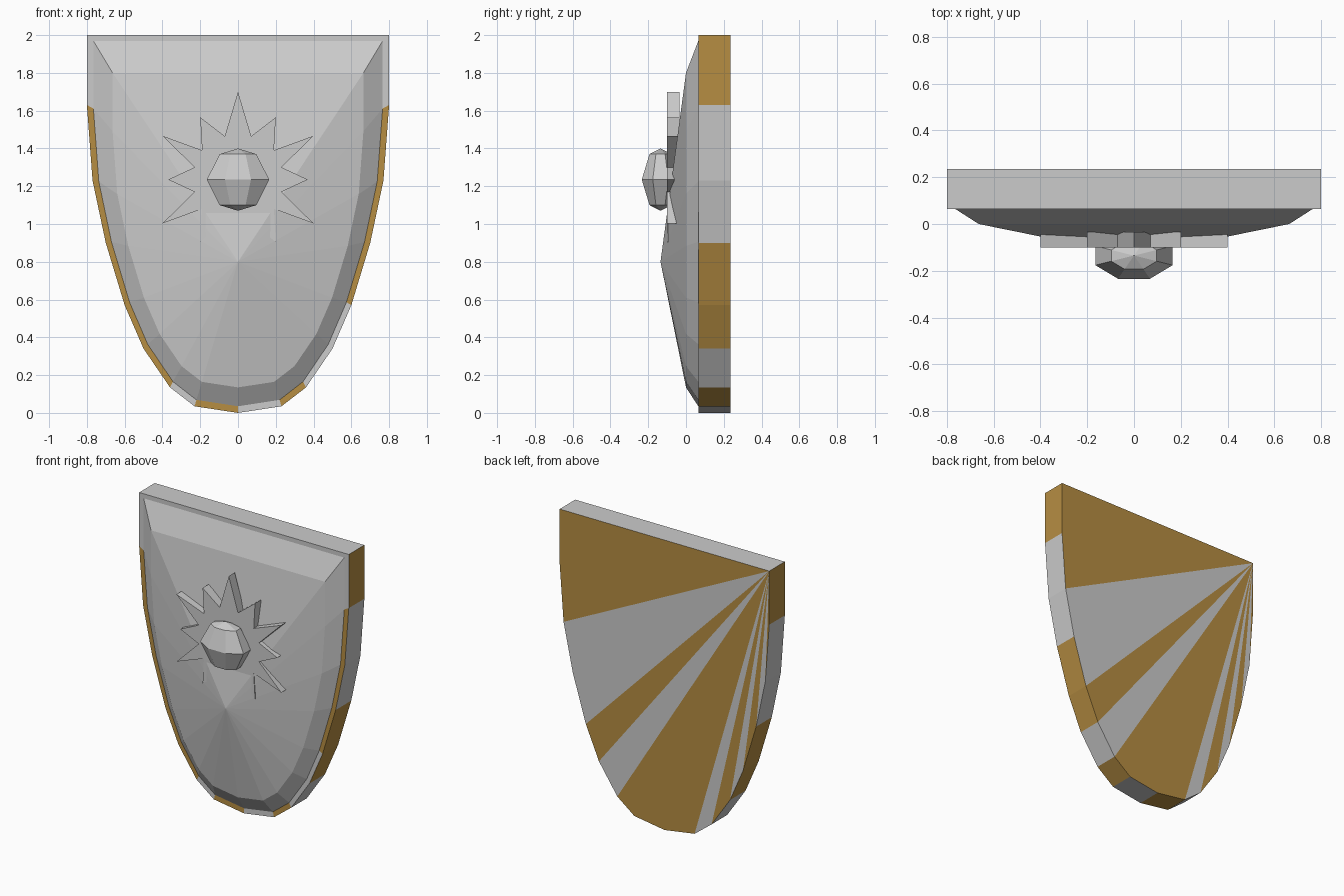
import bpy, bmesh, math

if "Cube" in bpy.data.objects:
    bpy.data.objects.remove(bpy.data.objects["Cube"])


def finish(name, bm, mats=()):
    bmesh.ops.recalc_face_normals(bm, faces=bm.faces[:])
    me = bpy.data.meshes.new(name)
    bm.to_mesh(me)
    bm.free()
    for m in mats:
        me.materials.append(m)
    ob = bpy.data.objects.new(name, me)
    bpy.context.collection.objects.link(ob)
    return ob


def paint(name, color):
    m = bpy.data.materials.new(name)
    m.diffuse_color = color
    m.use_nodes = True
    m.node_tree.nodes["Principled BSDF"].inputs["Base Color"].default_value = m.diffuse_color
    return m


grey = paint("grey_metal", (0.8, 0.8, 0.8, 1))
brown = paint("brown_wood", (0.47, 0.27, 0.055, 1))

# Shield body: outline rings from back to front, closing on a low peak
half = [(0.8, 2), (0.8, 1.63), (0.77, 1.23), (0.70, 0.90), (0.60, 0.57),
        (0.50, 0.34), (0.36, 0.135), (0.23, 0.035)]
outline = half + [(0, 0)] + [(-x, z) for x, z in reversed(half)]
n = len(outline)

bm = bmesh.new()


def ring(y, sx=1, sz=1, dz=0):
    return [bm.verts.new((x * sx, y, dz + z * sz)) for x, z in outline]


back = ring(0.235)
edge = ring(0.065)
lip = ring(0.065, 0.957, 0.967, 0.035)
inner = ring(0.0, 0.83, 0.8325, 0.135)
peak = bm.verts.new((0, -0.135, 0.8))


def bridge(a, b, brown_segments=()):
    for i in range(n):
        j = (i + 1) % n
        f = bm.faces.new((a[i], a[j], b[j], b[i]))
        f.material_index = int(i in brown_segments)


bridge(back, edge, {0, 3, 4, 6, 8, 11, 12, 15})
bridge(edge, lip, {1, 2, 3, 6, 8, 10, 11, 12, 13, 14})
bridge(lip, inner)
for i in range(n):
    bm.faces.new((inner[i], inner[(i + 1) % n], peak))
# Back: striped fan from the top corner
for i in range(n - 2):
    f = bm.faces.new((back[-1], back[i], back[i + 1]))
    f.material_index = int(i in {0, 1, 4, 6, 7, 8, 10, 12, 14})
finish("shield_body", bm, (grey, brown))

# Star emblem: one quarter of the points, mirrored, extruded as a slab
cz = 1.235
quarter = [(0, 0.465), (0.07, 0.23), (0.2, 0.33), (0.19, 0.155),
           (0.4, 0.232), (0.23, 0.065), (0.37, 0)]
right = quarter + [(x, -z) for x, z in reversed(quarter[:-1])]
star = right + [(-x, z) for x, z in reversed(right[1:-1])]
bm = bmesh.new()
face = bm.faces.new([bm.verts.new((x, -0.10, cz + z)) for x, z in star])
ext = bmesh.ops.extrude_face_region(bm, geom=[face])
bmesh.ops.translate(bm, vec=(0, 0.065, 0),
                    verts=[v for v in ext["geom"] if isinstance(v, bmesh.types.BMVert)])
if not face.is_valid or len(bm.faces) == len(star) + 1:
    bm.faces.new([v for v in bm.verts if abs(v.co.y + 0.10) < 1e-5])
finish("star_emblem", bm)

# Faceted boss: eight-sided lathe, flattened front to back
bm = bmesh.new()
rings = []
for r, z in ((0.105, 0.135), (0.179, 0), (0.105, -0.135)):
    angles = [math.radians(22.5 + 45 * k) for k in range(8)]
    rings.append([bm.verts.new((r * math.cos(a), -0.135 + 0.6 * r * math.sin(a), cz + z))
                  for a in angles])
poles = [bm.verts.new((0, -0.135, cz + s * 0.165)) for s in (1, -1)]
for k in range(8):
    j = (k + 1) % 8
    for a, b in zip(rings, rings[1:]):
        bm.faces.new((a[k], a[j], b[j], b[k]))
    bm.faces.new((rings[0][k], rings[0][j], poles[0]))
    bm.faces.new((rings[-1][k], rings[-1][j], poles[1]))
finish("center_boss", bm)
